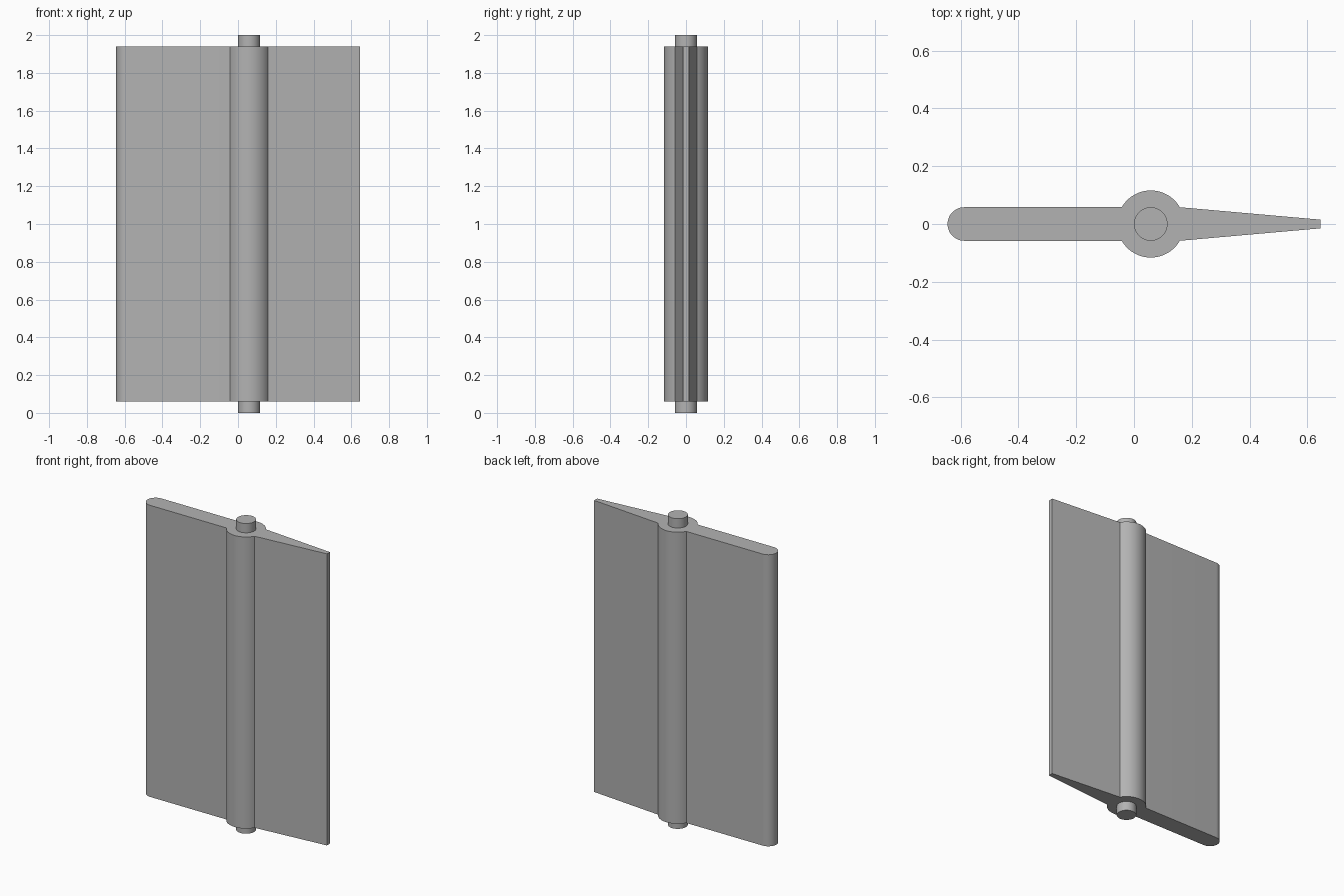
import bpy, bmesh
from math import sin, cos, radians

if "Cube" in bpy.data.objects:
    bpy.data.objects.remove(bpy.data.objects["Cube"], do_unlink=True)

HINGE_X = 0.058       # hinge axis
PIN_R = 0.058
BARREL_R = 0.116
HALF_T = 0.058        # half thickness of the blade
END_X = 0.645         # outer edges of the blade
TIP_T = 0.015         # half thickness of the thin edge
BOTTOM, TOP = 0.06, 1.94

grey = bpy.data.materials.new("plain grey")
grey.use_nodes = True
colour = (0.45, 0.45, 0.45, 1)
grey.diffuse_color = colour
grey.node_tree.nodes["Principled BSDF"].inputs["Base Color"].default_value = colour


def arc(cx, radius, start, end, steps):
    """Points on an arc in plan, angles in degrees."""
    angles = [radians(start + (end - start) * i / steps) for i in range(steps + 1)]
    return [(cx + radius * cos(a), radius * sin(a)) for a in angles]


def extrude_profile(name, outline, z0, z1):
    """Solid with a counter-clockwise plan outline between two heights."""
    bm = bmesh.new()
    base = bm.faces.new([bm.verts.new((x, y, z0)) for x, y in outline])
    top = bmesh.ops.extrude_face_region(bm, geom=[base])["geom"]
    verts = [v for v in top if isinstance(v, bmesh.types.BMVert)]
    bmesh.ops.translate(bm, verts=verts, vec=(0, 0, z1 - z0))
    bmesh.ops.recalc_face_normals(bm, faces=bm.faces)
    mesh = bpy.data.meshes.new(name)
    bm.to_mesh(mesh)
    bm.free()
    mesh.materials.append(grey)
    obj = bpy.data.objects.new(name, mesh)
    bpy.context.collection.objects.link(obj)
    bpy.ops.object.select_all(action="DESELECT")
    obj.select_set(True)
    bpy.context.view_layer.objects.active = obj
    bpy.ops.object.shade_smooth_by_angle(angle=radians(25))
    return obj


# Blade: thin edge, barrel bulge, rounded edge, barrel bulge
outline = [(END_X, -TIP_T), (END_X, TIP_T)]
outline += arc(HINGE_X, BARREL_R, 30, 150, 24)
outline += arc(HALF_T - END_X, HALF_T, 90, 270, 24)
outline += arc(HINGE_X, BARREL_R, 210, 330, 24)
extrude_profile("blade", outline, BOTTOM, TOP)

# Pin ends, standing out above and below the blade
circle = arc(HINGE_X, PIN_R, 0, 360, 48)[:-1]
extrude_profile("top_pin", circle, TOP, 2.0)
extrude_profile("bottom_pin", circle, 0.0, BOTTOM)
